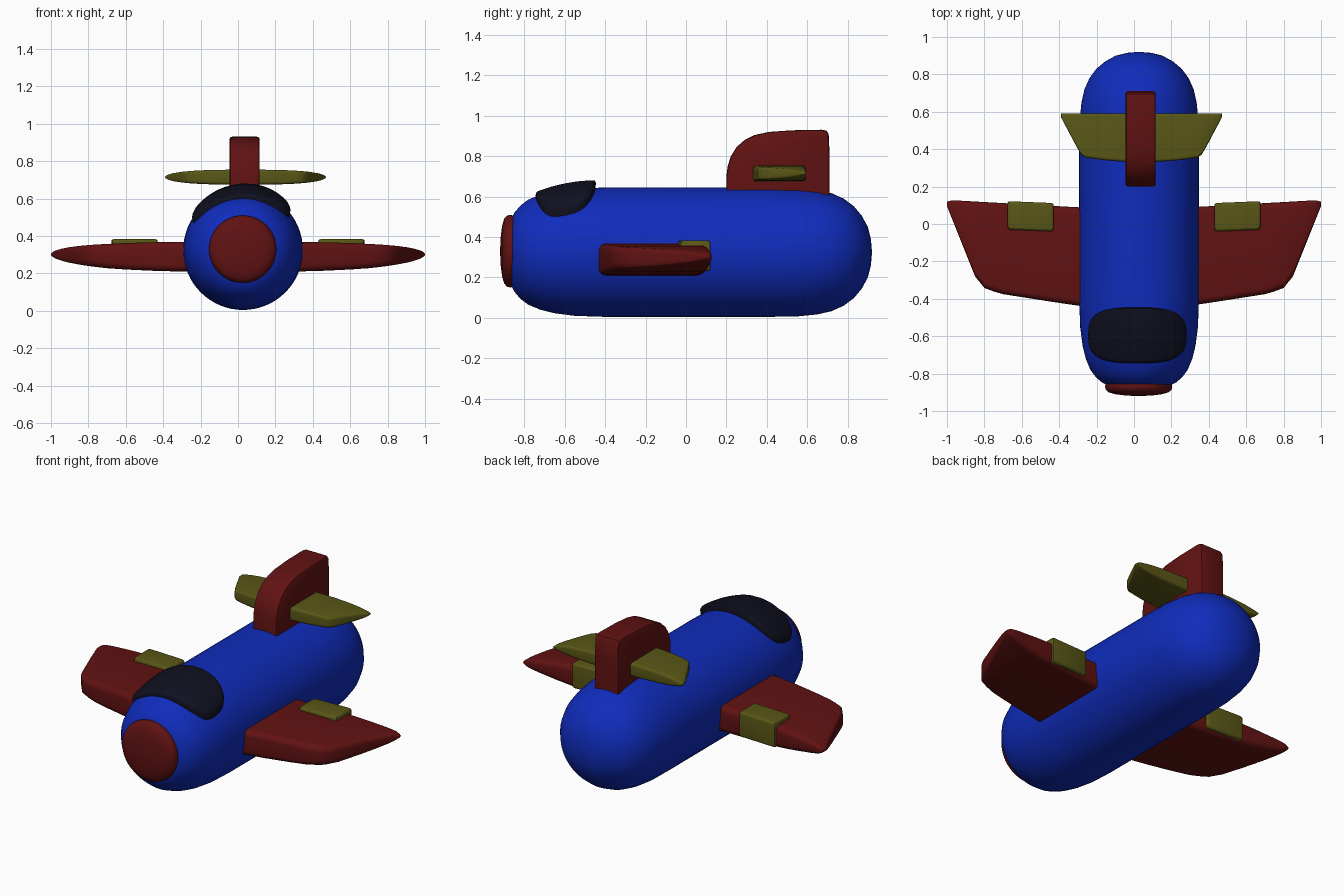
import bpy, bmesh
from math import sin, cos, pi, sqrt, copysign, radians

if "Cube" in bpy.data.objects:
    bpy.data.objects.remove(bpy.data.objects["Cube"])


def material(name, rgb):
    m = bpy.data.materials.new(name)
    m.diffuse_color = (*rgb, 1)
    m.use_nodes = True
    m.node_tree.nodes["Principled BSDF"].inputs["Base Color"].default_value = m.diffuse_color
    return m


BLUE = material("blue", (0.005, 0.025, 0.5))
RED = material("red", (0.12, 0.006, 0.006))
OLIVE = material("olive", (0.1, 0.095, 0.008))
DARK = material("dark", (0.005, 0.005, 0.014))


def lerp(table, t):
    """Piecewise linear lookup in a list of (t, value)."""
    for (a, va), (b, vb) in zip(table, table[1:]):
        if t <= b:
            return va + (vb - va) * max(0, t - a) / (b - a)
    return table[-1][1]


def loft(name, rings, mat, angle=38):
    """Skin a list of closed rings and cap both ends."""
    bm = bmesh.new()
    vs = [[bm.verts.new(p) for p in ring] for ring in rings]
    n = len(rings[0])
    for a, b in zip(vs, vs[1:]):
        for i in range(n):
            j = (i + 1) % n
            bm.faces.new((a[i], a[j], b[j], b[i]))
    bm.faces.new(vs[0])
    bm.faces.new(vs[-1])
    bmesh.ops.recalc_face_normals(bm, faces=bm.faces)
    me = bpy.data.meshes.new(name)
    bm.to_mesh(me)
    bm.free()
    me.materials.append(mat)
    ob = bpy.data.objects.new(name, me)
    bpy.context.collection.objects.link(ob)
    bpy.ops.object.select_all(action='DESELECT')
    ob.select_set(True)
    bpy.context.view_layer.objects.active = ob
    bpy.ops.object.shade_smooth_by_angle(angle=radians(angle))
    return ob


def lathe(name, profile, cx, cz, mat, seg=64):
    """Revolve (y, radius) points round the long axis."""
    loft(name, [[(cx + r * cos(2 * pi * i / seg), y, cz + r * sin(2 * pi * i / seg))
                 for i in range(seg)] for y, r in profile], mat)


def rounded_section(x, y0, y1, z, h, r):
    """Rounded rectangle in the y-z plane."""
    r = min(r, h * 0.7, (y1 - y0) * 0.35)
    pts = []
    for k, (cy, cz) in enumerate([(y1 - r, z + h - r), (y0 + r, z + h - r),
                                  (y0 + r, z - h + r), (y1 - r, z - h + r)]):
        for i in range(6):
            a = pi / 2 * (k + i / 5)
            pts.append((x, cy + r * cos(a), cz + r * sin(a)))
    return pts


def wing(name, cx, span, lead, trail, z, thick, r, mat):
    """Full-span wing, thinning elliptically to the tips."""
    half = [0, 0.3, 0.45, 0.6, 0.7, 0.75, 0.8, 0.85, 0.9, 0.94, 0.97, 0.985, 0.995, 0.9995]
    rings = []
    for t in [-t for t in half[:0:-1]] + half:
        u = abs(t)
        h = thick * sqrt(1 - u ** 3)
        rings.append(rounded_section(cx + t * span, lerp(lead, u), lerp(trail, u), lerp(z, u), h, r))
    loft(name, rings, mat)


# Fuselage and nose disc
CX, CZ = 0.027, 0.325
lathe("fuselage", [(-0.87, 0.01), (-0.868, 0.13), (-0.862, 0.17), (-0.848, 0.197), (-0.82, 0.23),
                   (-0.78, 0.26), (-0.72, 0.285), (-0.65, 0.302), (-0.55, 0.315), (-0.4, 0.32),
                   (0.4, 0.32), (0.55, 0.318), (0.65, 0.308), (0.72, 0.292), (0.78, 0.265),
                   (0.83, 0.228), (0.87, 0.18), (0.9, 0.125), (0.915, 0.065), (0.92, 0.005)],
      CX, CZ, BLUE)
lathe("nose_disc", [(-0.85, 0.175), (-0.868, 0.18), (-0.885, 0.176), (-0.9, 0.16),
                    (-0.91, 0.125), (-0.917, 0.07), (-0.92, 0.005)], 0.025, 0.33, RED)

# Main wing
wing("main_wing", 0, 1.0,
     [(0, -0.475), (0.35, -0.43), (0.72, -0.372), (0.8, -0.342), (0.85, -0.28), (1, 0.095)],
     [(0, 0.075), (0.35, 0.092), (0.97, 0.127), (1, 0.12)],
     [(0, 0.286), (0.7, 0.293), (1, 0.302)], 0.08, 0.035, RED)

# Tailplane
wing("tailplane", 0.04, 0.43,
     [(0, 0.328), (0.4, 0.338), (0.7, 0.355), (0.76, 0.375), (1, 0.57)],
     [(0, 0.592), (1, 0.592)],
     [(0, 0.715), (1, 0.715)], 0.04, 0.015, OLIVE)

# Tail fin
fin = [(0.2, 0.6), (0.2, 0.7), (0.206, 0.75), (0.222, 0.8), (0.25, 0.845), (0.29, 0.88),
       (0.34, 0.905), (0.41, 0.92), (0.52, 0.928), (0.67, 0.931), (0.695, 0.927), (0.706, 0.91),
       (0.711, 0.8), (0.711, 0.6)]
loft("tail_fin", [[(0.035 + x, 0.46 + (y - 0.46) * s, 0.74 + (z - 0.74) * s) for y, z in fin]
                  for x, s in [(-0.08, 0.95), (-0.076, 0.985), (-0.066, 1),
                               (0.066, 1), (0.076, 0.985), (0.08, 0.95)]], RED)

# Wing flaps, wrapped over the trailing edge
for side, label in ((1, "right"), (-1, "left")):
    rings = []
    for x, inset in [(0.43, 0.015), (0.434, 0.005), (0.444, 0), (0.662, 0), (0.672, 0.005), (0.676, 0.015)]:
        shift = (x - 0.43) * 0.04
        rings.append(rounded_section(side * x, -0.04 + shift + inset, 0.112 + shift - inset * 0.5,
                                     0.308, 0.076 - inset * 0.5, 0.015))
    loft(label + "_flap", rings, OLIVE)


# Cockpit canopy: curved shell with a rounded outline
def canopy_ring(s, drop, n=48):
    ring = []
    for i in range(n):
        a = 2 * pi * i / n
        c, d = cos(a), sin(a)
        dx = 0.263 * s * copysign(abs(c) ** 0.66, c)
        y = -0.595 + 0.149 * s * copysign(abs(d) ** 0.66, d)
        top = lerp([(-0.75, 0.622), (-0.67, 0.648), (-0.6, 0.665), (-0.52, 0.677), (-0.44, 0.682)], y)
        z = top - 0.335 + sqrt(0.335 ** 2 - dx * dx) + 0.07 * dx - drop
        ring.append((0.0175 + dx, y, z))
    return ring


loft("canopy", [canopy_ring(s, d) for s, d in
                [(0.02, 0), (0.2, 0), (0.4, 0), (0.6, 0), (0.75, 0), (0.88, 0), (0.96, 0.002),
                 (0.99, 0.008), (1, 0.016), (0.98, 0.06)]], DARK)
